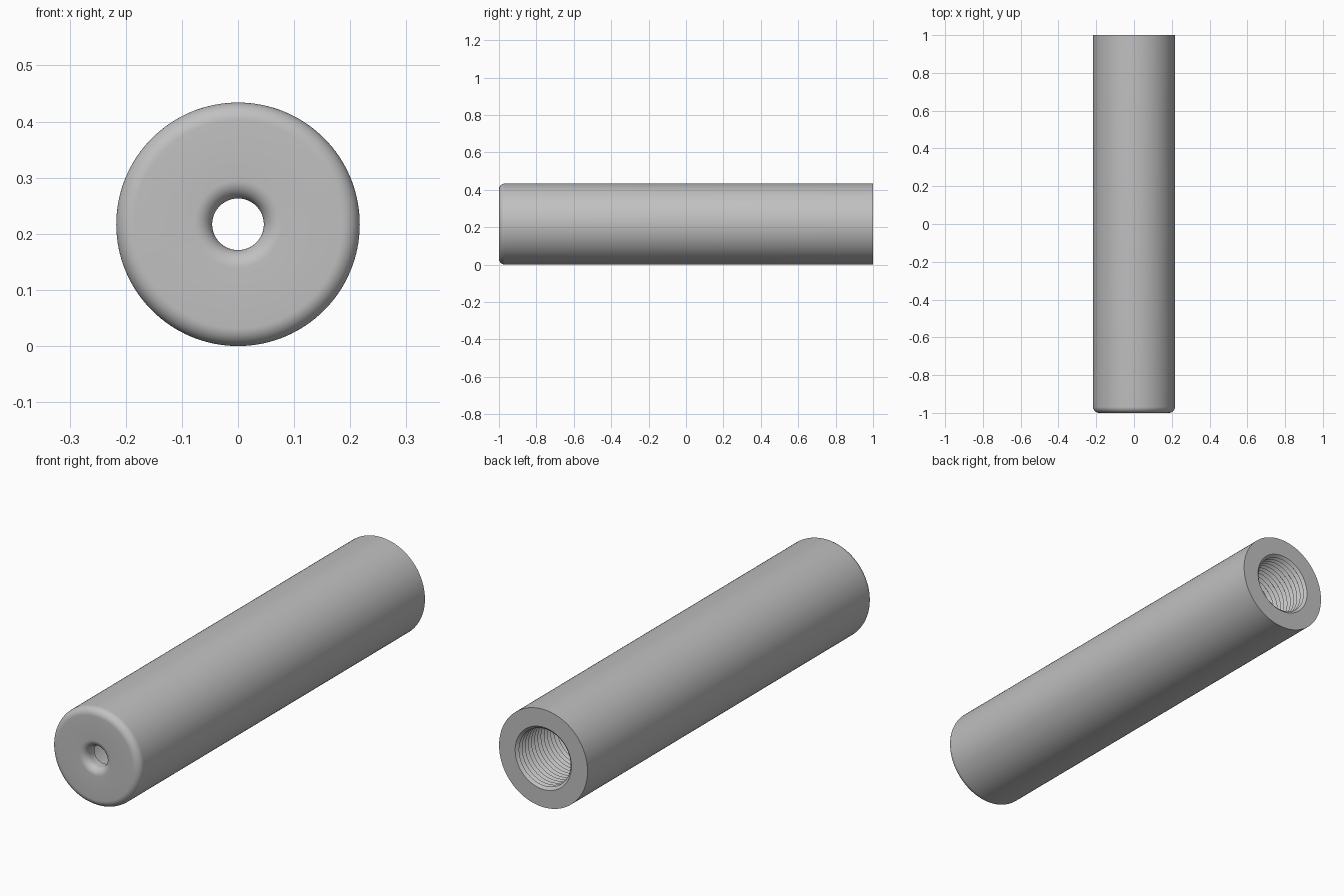
import bpy, bmesh
from math import sin, cos, pi, radians

cube = bpy.data.objects.get("Cube")
if cube:
    bpy.data.objects.remove(cube, do_unlink=True)

R = 0.217            # outer radius
HOLE = 0.046         # front hole radius
FILLET = 0.032       # rounding of the front edges
WALL = 0.06          # thickness of the front wall
ROOT, CREST = 0.138, 0.126   # thread radii
PITCH, TURNS = 0.022, 20
SEGMENTS = 128

metal = bpy.data.materials.new("plain grey metal")
metal.use_nodes = True
grey = (0.53, 0.53, 0.53, 1)
metal.diffuse_color = grey
metal.node_tree.nodes["Principled BSDF"].inputs["Base Color"].default_value = grey


def fillet(radius, side, steps=10):
    """Quarter round between the front face and a wall, from the face outwards."""
    flat = radius - side * FILLET
    return [(flat + side * FILLET * sin(a), -1 + FILLET * (1 - cos(a)))
            for a in (i * pi / 2 / steps for i in range(steps + 1))]


# Outer shell: rounded at the front, square at the back
profile = fillet(R, 1) + [(R, 1.0)]

# Threaded socket from the back opening inwards
for i in range(TURNS):
    y = 1 - i * PITCH
    profile += [(ROOT, y), (CREST, y - PITCH / 2)]
profile.append((ROOT, 1 - TURNS * PITCH))

# Smooth chamber, front wall and flared hole
profile += [(ROOT, -1 + WALL), (HOLE, -1 + WALL)]
profile += reversed(fillet(HOLE, -1))

# Revolve the closed profile around the long axis
bm = bmesh.new()
verts = [bm.verts.new((r, y, 0)) for r, y in profile]
edges = [bm.edges.new((a, b)) for a, b in zip(verts, verts[1:] + verts[:1])]
bmesh.ops.spin(bm, geom=verts + edges, cent=(0, 0, 0), axis=(0, 1, 0),
               angle=2 * pi, steps=SEGMENTS, use_merge=True)
bmesh.ops.remove_doubles(bm, verts=bm.verts[:], dist=0.0001)
bmesh.ops.recalc_face_normals(bm, faces=bm.faces[:])
bmesh.ops.translate(bm, verts=bm.verts[:], vec=(0, 0, R))

mesh = bpy.data.meshes.new("threaded_tube")
bm.to_mesh(mesh)
bm.free()
mesh.materials.append(metal)
tube = bpy.data.objects.new("threaded_tube", mesh)
bpy.context.collection.objects.link(tube)

# Smooth shading with sharp thread and rim edges
bpy.ops.object.select_all(action='DESELECT')
tube.select_set(True)
bpy.context.view_layer.objects.active = tube
bpy.ops.object.shade_smooth_by_angle(angle=radians(30))
